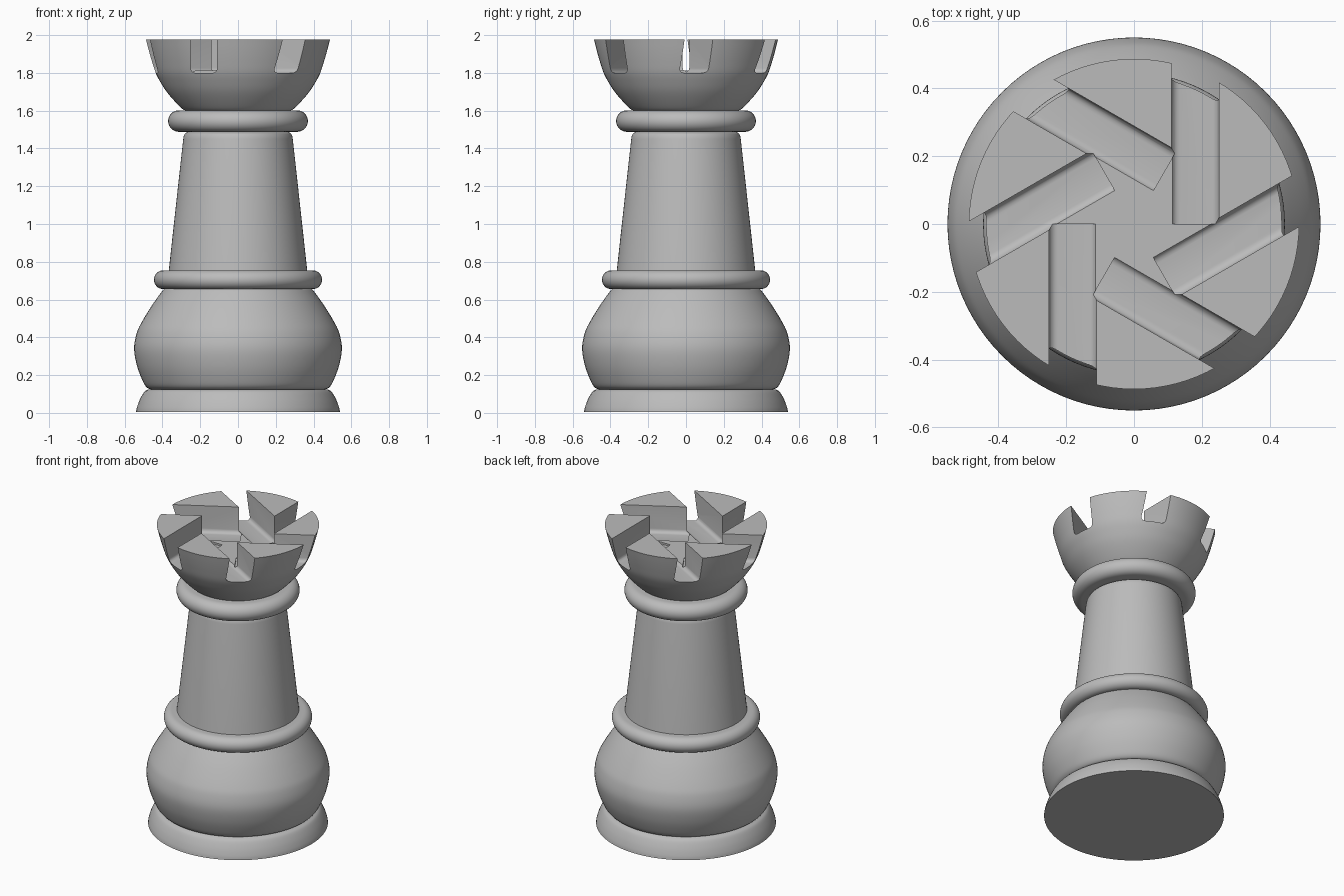
import bpy, bmesh
from math import cos, sin, pi, radians
from mathutils import Matrix, Vector

cube = bpy.data.objects.get("Cube")
if cube:
    bpy.data.objects.remove(cube)

# Single stone grey
grey = bpy.data.materials.new("stone_grey")
grey.use_nodes = True
grey.diffuse_color = (0.5, 0.5, 0.5, 1)
grey.node_tree.nodes["Principled BSDF"].inputs["Base Color"].default_value = (0.5, 0.5, 0.5, 1)

SEGMENTS = 96


def add_object(name, bm):
    bmesh.ops.recalc_face_normals(bm, faces=bm.faces)
    mesh = bpy.data.meshes.new(name)
    bm.to_mesh(mesh)
    bm.free()
    mesh.materials.append(grey)
    obj = bpy.data.objects.new(name, mesh)
    bpy.context.collection.objects.link(obj)
    return obj


def lathe(name, profile):
    """Closed solid from (radius, height) points, capped at both ends."""
    bm = bmesh.new()
    rings = [[bm.verts.new((r * cos(2 * pi * i / SEGMENTS), r * sin(2 * pi * i / SEGMENTS), z))
              for i in range(SEGMENTS)] for r, z in profile]
    for low, high in zip(rings, rings[1:]):
        for i in range(SEGMENTS):
            j = (i + 1) % SEGMENTS
            bm.faces.new((low[i], low[j], high[j], high[i]))
    bm.faces.new(rings[0])
    bm.faces.new(rings[-1])
    return add_object(name, bm)


def smooth_path(points, steps=5):
    """Catmull-Rom curve through the profile points."""
    p = [Vector(q) for q in points]
    p = [2 * p[0] - p[1]] + p + [2 * p[-1] - p[-2]]
    path = []
    for a, b, c, d in zip(p, p[1:], p[2:], p[3:]):
        for s in range(steps):
            t = s / steps
            path.append(0.5 * (2 * b + (c - a) * t + (2 * a - 5 * b + 4 * c - d) * t ** 2
                               + (3 * b - a - 3 * c + d) * t ** 3))
    return path + [p[-2]]


def collar(name, radius, bottom, top):
    """Disc with a fully rounded rim."""
    h = (top - bottom) / 2
    return lathe(name, [(radius - h - h * cos(a) * -1, bottom + h + h * sin(a))
                        for a in [pi * (k / 16 - 0.5) for k in range(17)]])


# Foot, bulging base, collars and tapered shaft
parts = [
    lathe("foot", smooth_path([(0.54, 0.005), (0.535, 0.03), (0.52, 0.07), (0.497, 0.11), (0.475, 0.125)])),
    lathe("bulging_base", smooth_path([(0.455, 0.122), (0.483, 0.135), (0.505, 0.17), (0.535, 0.25), (0.55, 0.34),
                                       (0.537, 0.42), (0.51, 0.48), (0.455, 0.57), (0.405, 0.64), (0.39, 0.657)])),
    collar("lower_collar", 0.445, 0.655, 0.755),
    lathe("shaft", [(0.367, 0.75), (0.29, 1.45), (0.287, 1.468), (0.28, 1.48), (0.265, 1.488), (0.25, 1.49)]),
    collar("upper_collar", 0.37, 1.488, 1.602),
]

# Crown cup
crown = lathe("crown", smooth_path([(0.27, 1.598), (0.295, 1.61), (0.34, 1.655), (0.38, 1.703), (0.41, 1.75),
                                    (0.436, 1.80), (0.456, 1.86), (0.473, 1.92), (0.487, 1.976)]))
parts.append(crown)


def groove_cutter(angle):
    """Off-centre slot with rounded floor edges, turned about the axis."""
    bm = bmesh.new()
    bmesh.ops.create_cube(bm, size=1)
    bmesh.ops.transform(bm, verts=bm.verts, matrix=Matrix.Translation((0.18, 0.35, 2.0))
                        @ Matrix.Diagonal((0.14, 0.7, 0.4, 1)))
    floor_edges = [e for e in bm.edges if all(v.co.z < 1.9 for v in e.verts)
                   and abs(e.verts[0].co.x - e.verts[1].co.x) < 0.01]
    bmesh.ops.bevel(bm, geom=floor_edges, offset=0.025, segments=5, profile=0.5, affect='EDGES')
    bmesh.ops.rotate(bm, verts=bm.verts, cent=(0, 0, 0), matrix=Matrix.Rotation(angle, 3, 'Z'))
    return add_object("groove_cutter", bm)


# Central well and six swirling grooves cut from the crown
cutters = [lathe("well_cutter", [(0.235, 1.812), (0.247, 1.825), (0.249, 2.2)])]
cutters += [groove_cutter(radians(60 * k)) for k in range(6)]
for cutter in cutters:
    cutter.hide_render = True
    mod = crown.modifiers.new("cut", 'BOOLEAN')
    mod.operation = 'DIFFERENCE'
    mod.solver = 'EXACT'
    mod.object = cutter
bpy.context.view_layer.update()
cut_mesh = bpy.data.meshes.new_from_object(crown.evaluated_get(bpy.context.evaluated_depsgraph_get()))
crown.modifiers.clear()
crown.data = cut_mesh
for cutter in cutters:
    bpy.data.objects.remove(cutter)

# Smooth shading with sharp edges kept
bpy.ops.object.select_all(action='DESELECT')
for part in parts:
    part.select_set(True)
bpy.context.view_layer.objects.active = crown
bpy.ops.object.shade_smooth_by_angle(angle=radians(30))
